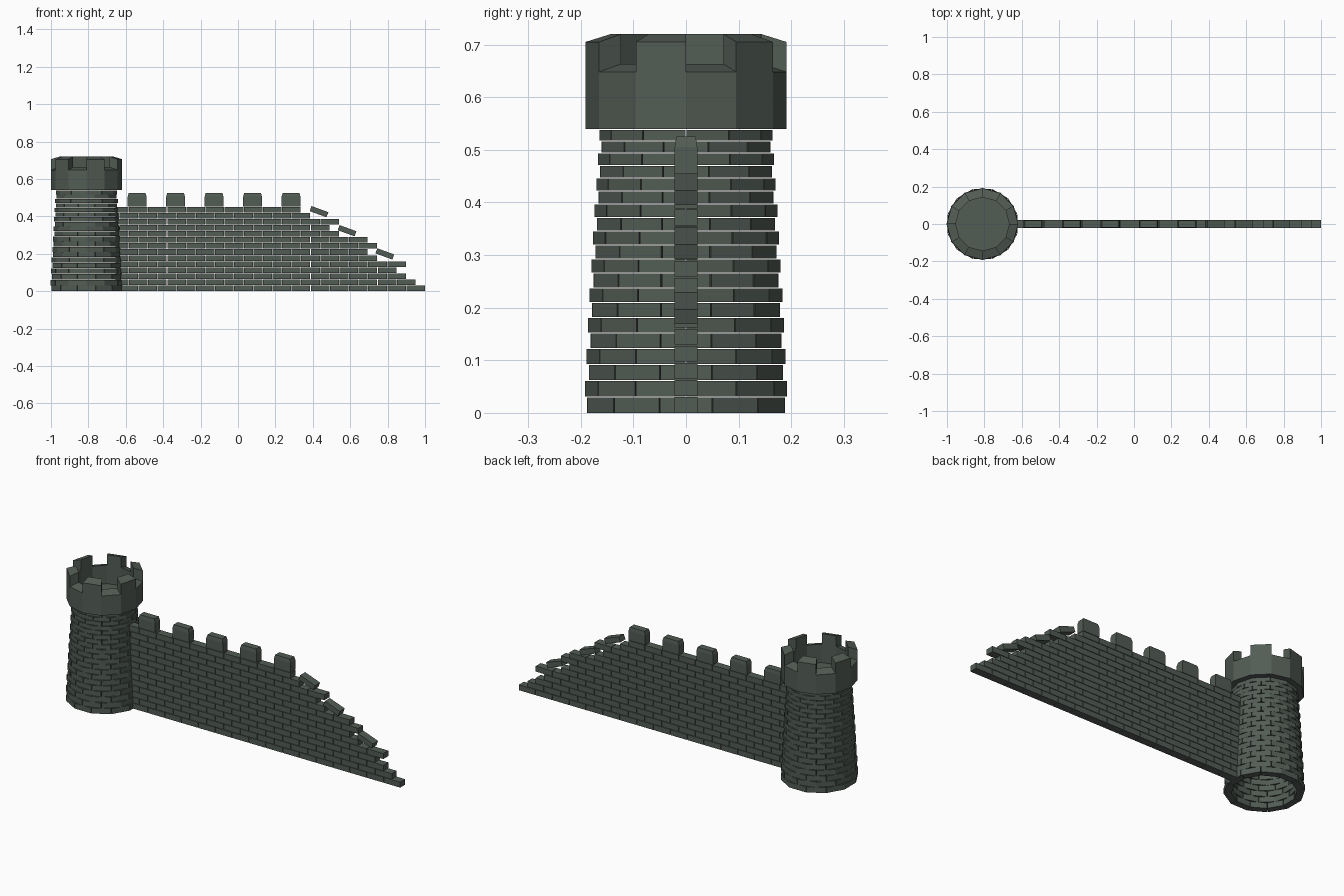
import bpy, bmesh, math
from mathutils import Matrix, Vector

if "Cube" in bpy.data.objects:
    bpy.data.objects.remove(bpy.data.objects["Cube"])

stone = bpy.data.materials.new("dark_grey_green_stone")
stone.diffuse_color = (0.085, 0.107, 0.09, 1)
stone.use_nodes = True
stone.node_tree.nodes["Principled BSDF"].inputs["Base Color"].default_value = stone.diffuse_color

TX = -0.81          # tower centre
SIDES = 12
STEP = 2 * math.pi / SIDES


def hexa(bm, bottom, top):
    """Closed six-sided block from two matching four-point rings."""
    a = [bm.verts.new(p) for p in bottom]
    b = [bm.verts.new(p) for p in top]
    bm.faces.new(a[::-1])
    bm.faces.new(b)
    for i in range(4):
        j = (i + 1) % 4
        bm.faces.new((a[i], a[j], b[j], b[i]))


def rect(x0, x1, y, z):
    return [(x0, -y, z), (x1, -y, z), (x1, y, z), (x0, y, z)]


def sector(a0, a1, ri, ro, zi, zo):
    """Four points of a ring segment, with inner and outer heights."""
    def p(r, a, z):
        return (TX + r * math.cos(a), r * math.sin(a), z)
    return [p(ri, a0, zi), p(ro, a0, zo), p(ro, a1, zo), p(ri, a1, zi)]


def finish(name, bm):
    bmesh.ops.recalc_face_normals(bm, faces=bm.faces[:])
    me = bpy.data.meshes.new(name)
    bm.to_mesh(me)
    bm.free()
    me.materials.append(stone)
    ob = bpy.data.objects.new(name, me)
    bpy.context.collection.objects.link(ob)
    return ob


# Tower shaft: tapering courses of bricks, every other one turned half a brick
bm = bmesh.new()
N = 20
z = 0.0
for i in range(N):
    t = i / (N - 1)
    h = 0.0315 - 0.009 * t
    r = 0.194 - 0.030 * t
    turn = STEP / 2 if i % 2 == 0 else 0
    for k in range(SIDES):
        a0 = turn + k * STEP + 0.006
        a1 = turn + (k + 1) * STEP - 0.006
        lo, hi = z, z + h - 0.002
        hexa(bm, sector(a0, a1, r - 0.037, r, lo, lo),
             sector(a0, a1, r - 0.037, r, hi, hi))
    z += h
finish("tower_bricks", bm)

# Tower crown: twelve-sided parapet, alternate sides raised into merlons
bm = bmesh.new()
for k in range(SIDES):
    top = 0.705 if k % 2 else 0.648
    a0, a1 = k * STEP, (k + 1) * STEP
    hexa(bm, sector(a0, a1, 0.143, 0.191, 0.54, 0.54),
         sector(a0, a1, 0.143, 0.191, top + 0.015, top))
finish("tower_crown", bm)

# Floor inside the crown
bm = bmesh.new()
bmesh.ops.create_cone(bm, cap_ends=True, segments=SIDES, radius1=0.146,
                      radius2=0.146, depth=0.02,
                      matrix=Matrix.Translation((TX, 0, 0.551)))
finish("tower_floor", bm)

# Wall: running-bond courses that step down to the ruined end
PITCH, ROW, HALF_Y, START = 0.1023, 0.0324, 0.0215, -0.655
ends = [6.5, 6, 5.5, 5, 5.5, 4, 3.5, 4, 3.5, 2, 1.5, 2, 0.5, 0]
bm = bmesh.new()
for i, e in enumerate(ends):
    x1 = 0.335 + e * PITCH
    lo, hi = i * ROW, (i + 1) * ROW - 0.0025
    while x1 > START + 0.01:
        x0 = max(x1 - PITCH + 0.003, START)
        hexa(bm, rect(x0, x1, HALF_Y, lo), rect(x0, x1, HALF_Y, hi))
        x1 -= PITCH
finish("wall_bricks", bm)

# Wall merlons with bevelled tops
bm = bmesh.new()
for k in range(5):
    x0 = -0.59 + k * 0.2058
    x1 = x0 + 0.101
    hexa(bm, rect(x0, x1, HALF_Y, 0.4535), rect(x0, x1, HALF_Y, 0.505))
    hexa(bm, rect(x0, x1, HALF_Y, 0.505),
         rect(x0 + 0.006, x1 - 0.006, HALF_Y - 0.003, 0.525))
bmesh.ops.remove_doubles(bm, verts=bm.verts[:], dist=0.0001)
inner = [f for f in bm.faces
         if all(abs(v.co.z - 0.505) < 1e-4 for v in f.verts)]
bmesh.ops.delete(bm, geom=inner, context='FACES_ONLY')
finish("wall_merlons", bm)

# Loose bricks tumbling down the broken end
bm = bmesh.new()
for x, zc in ((0.433, 0.425), (0.583, 0.323), (0.785, 0.199)):
    m = (Matrix.Translation((x, 0, zc)) @ Matrix.Rotation(math.radians(20), 4, 'Y'))
    hexa(bm, [m @ Vector(p) for p in rect(-0.048, 0.048, HALF_Y, -0.0145)],
         [m @ Vector(p) for p in rect(-0.048, 0.048, HALF_Y, 0.0145)])
finish("loose_bricks", bm)
